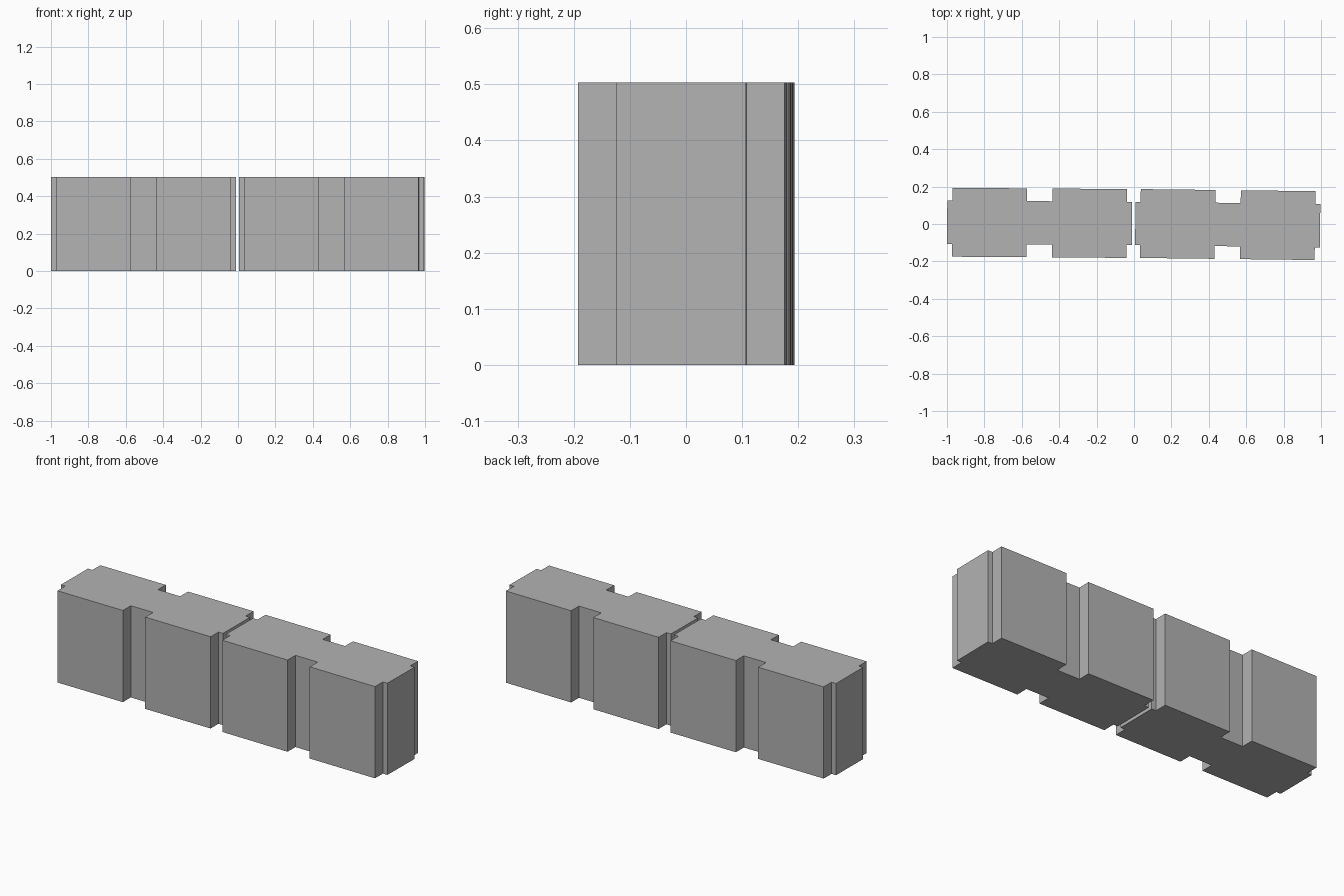
import bpy
import bmesh
from math import atan

default = bpy.data.objects.get("Cube")
if default:
    bpy.data.objects.remove(default, do_unlink=True)

HEIGHT = 0.503
WIDE, NARROW = 0.184, 0.116

# Stone grey shared by both blocks
stone = bpy.data.materials.new("stone_grey")
stone.use_nodes = True
colour = (0.45, 0.45, 0.45, 1)
stone.diffuse_color = colour
stone.node_tree.nodes["Principled BSDF"].inputs["Base Color"].default_value = colour

# Half outline of the notched block, mirrored across its length and depth
quarter = [(0.068, NARROW), (0.068, WIDE), (0.467, WIDE),
           (0.467, NARROW), (0.494, NARROW)]
back = [(-x, y) for x, y in reversed(quarter)] + quarter
outline = back + [(x, -y) for x, y in reversed(back)]


def notched_block(name, x, y, slope):
    bm = bmesh.new()
    base = bm.faces.new([bm.verts.new((px, py, 0)) for px, py in outline])
    top = bmesh.ops.extrude_face_region(bm, geom=[base])["geom"]
    verts = [v for v in top if isinstance(v, bmesh.types.BMVert)]
    bmesh.ops.translate(bm, verts=verts, vec=(0, 0, HEIGHT))
    bmesh.ops.recalc_face_normals(bm, faces=bm.faces)
    mesh = bpy.data.meshes.new(name)
    bm.to_mesh(mesh)
    bm.free()
    mesh.materials.append(stone)
    block = bpy.data.objects.new(name, mesh)
    block.location = (x, y, 0)
    block.rotation_euler.z = atan(slope)
    bpy.context.collection.objects.link(block)


# Two blocks set end to end, each slightly askew
notched_block("right_block", -0.505, 0.006, -0.007)
notched_block("left_block", 0.501, -0.003, -0.012)
